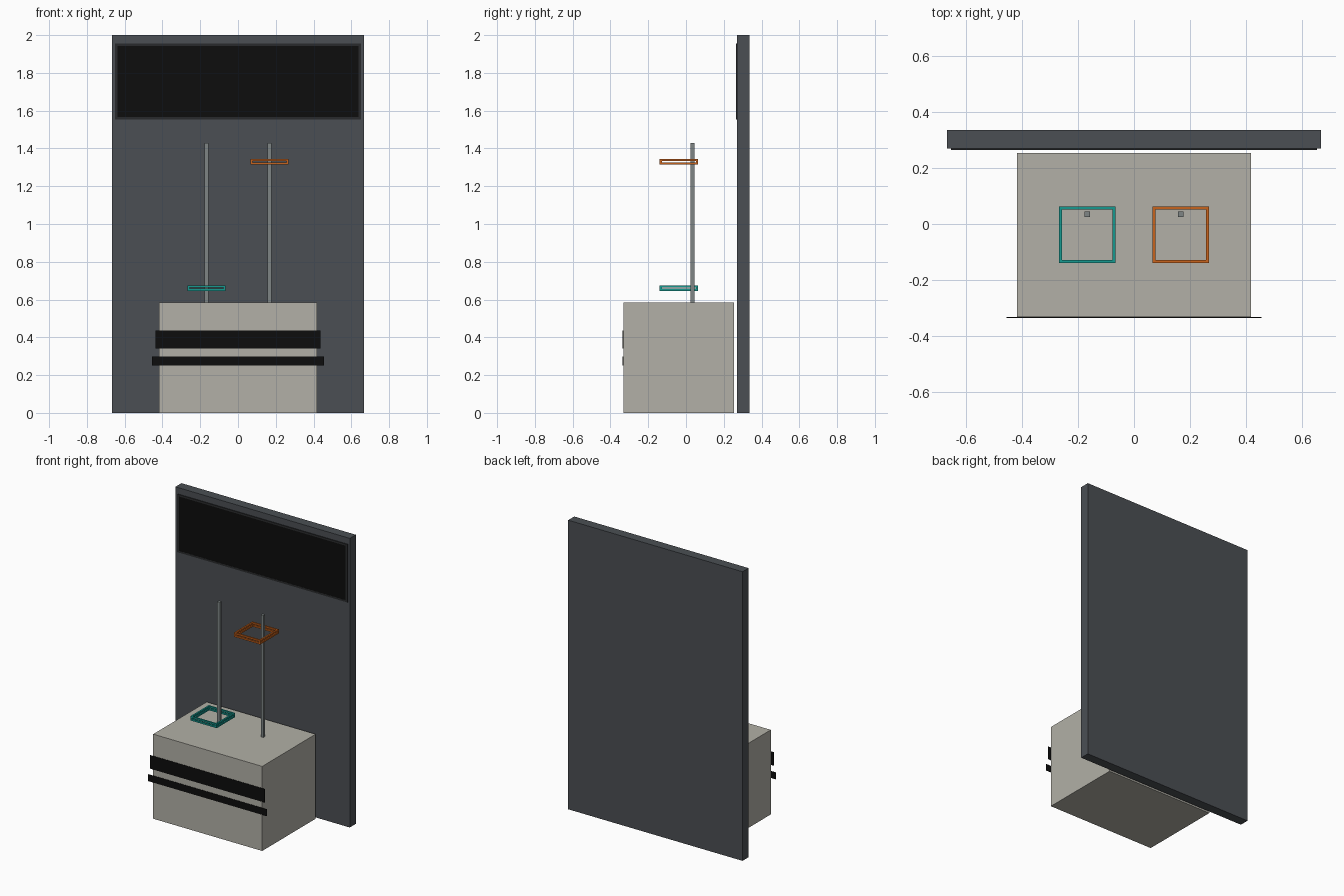
import bpy, bmesh
from mathutils import Matrix, Vector

cube = bpy.data.objects.get("Cube")
if cube:
    bpy.data.objects.remove(cube, do_unlink=True)


def material(name, rgb):
    m = bpy.data.materials.new(name)
    m.use_nodes = True
    m.diffuse_color = (*rgb, 1)
    m.node_tree.nodes["Principled BSDF"].inputs["Base Color"].default_value = (*rgb, 1)
    return m


slate = material("slate grey", (0.070, 0.078, 0.088))
stone = material("warm stone", (0.445, 0.435, 0.385))
black = material("black", (0.004, 0.004, 0.004))
charcoal = material("charcoal", (0.022, 0.023, 0.025))
steel = material("steel grey", (0.21, 0.235, 0.235))
teal = material("teal", (0.008, 0.32, 0.28))
orange = material("orange", (0.58, 0.125, 0.012))


def boxes(name, mat, *ranges):
    """One object made of boxes, each given as (x0, x1, y0, y1, z0, z1)."""
    bm = bmesh.new()
    for x0, x1, y0, y1, z0, z1 in ranges:
        centre = Vector((x0 + x1, y0 + y1, z0 + z1)) / 2
        size = Matrix.Diagonal((x1 - x0, y1 - y0, z1 - z0, 1))
        bmesh.ops.create_cube(bm, size=1, matrix=Matrix.Translation(centre) @ size)
    mesh = bpy.data.meshes.new(name)
    bm.to_mesh(mesh)
    bm.free()
    mesh.materials.append(mat)
    obj = bpy.data.objects.new(name, mesh)
    bpy.context.collection.objects.link(obj)
    return obj


def cage(name, mat, x, y, z, half, half_h, bar):
    """Open box frame: two square loops of bars joined by corner posts."""
    parts = []
    for z0 in (z - half_h, z + half_h - bar):
        z1 = z0 + bar
        for s in (-1, 1):
            a, b = sorted((s * half, s * (half - bar)))
            parts.append((x - half, x + half, y + a, y + b, z0, z1))
            parts.append((x + a, x + b, y - half + bar, y + half - bar, z0, z1))
    for sx in (-1, 1):
        for sy in (-1, 1):
            a, b = sorted((sx * half, sx * (half - bar)))
            c, d = sorted((sy * half, sy * (half - bar)))
            parts.append((x + a, x + b, y + c, y + d,
                          z - half_h + bar, z + half_h - bar))
    return boxes(name, mat, *parts)


# Upright back panel and the pedestal in front of it
boxes("back_panel", slate, (-0.667, 0.667, 0.269, 0.335, 0, 2))
boxes("pedestal", stone, (-0.417, 0.417, -0.331, 0.253, 0, 0.585))

# Display screen with a narrow border
boxes("screen", black, (-0.638, 0.638, 0.2655, 0.269, 1.567, 1.943))
boxes("screen_border", charcoal,
      (-0.652, 0.652, 0.2645, 0.269, 1.943, 1.956),
      (-0.652, 0.652, 0.2645, 0.269, 1.554, 1.567),
      (-0.652, -0.638, 0.2645, 0.269, 1.567, 1.943),
      (0.638, 0.652, 0.2645, 0.269, 1.567, 1.943))

# Dark bands, slightly wider than the pedestal front
boxes("upper_band", black, (-0.438, 0.438, -0.335, -0.332, 0.342, 0.435))
boxes("lower_band", black, (-0.455, 0.455, -0.335, -0.332, 0.252, 0.299))

# Two rods, each with a square sliding frame
for side, x, z, mat in (("right", -0.167, 0.661, teal), ("left", 0.167, 1.329, orange)):
    boxes(side + "_rod", steel, (x - 0.01, x + 0.01, 0.025, 0.045, 0.585, 1.43))
    cage(side + "_sliding_frame", mat, x, -0.038, z, 0.101, 0.0145, 0.011)
